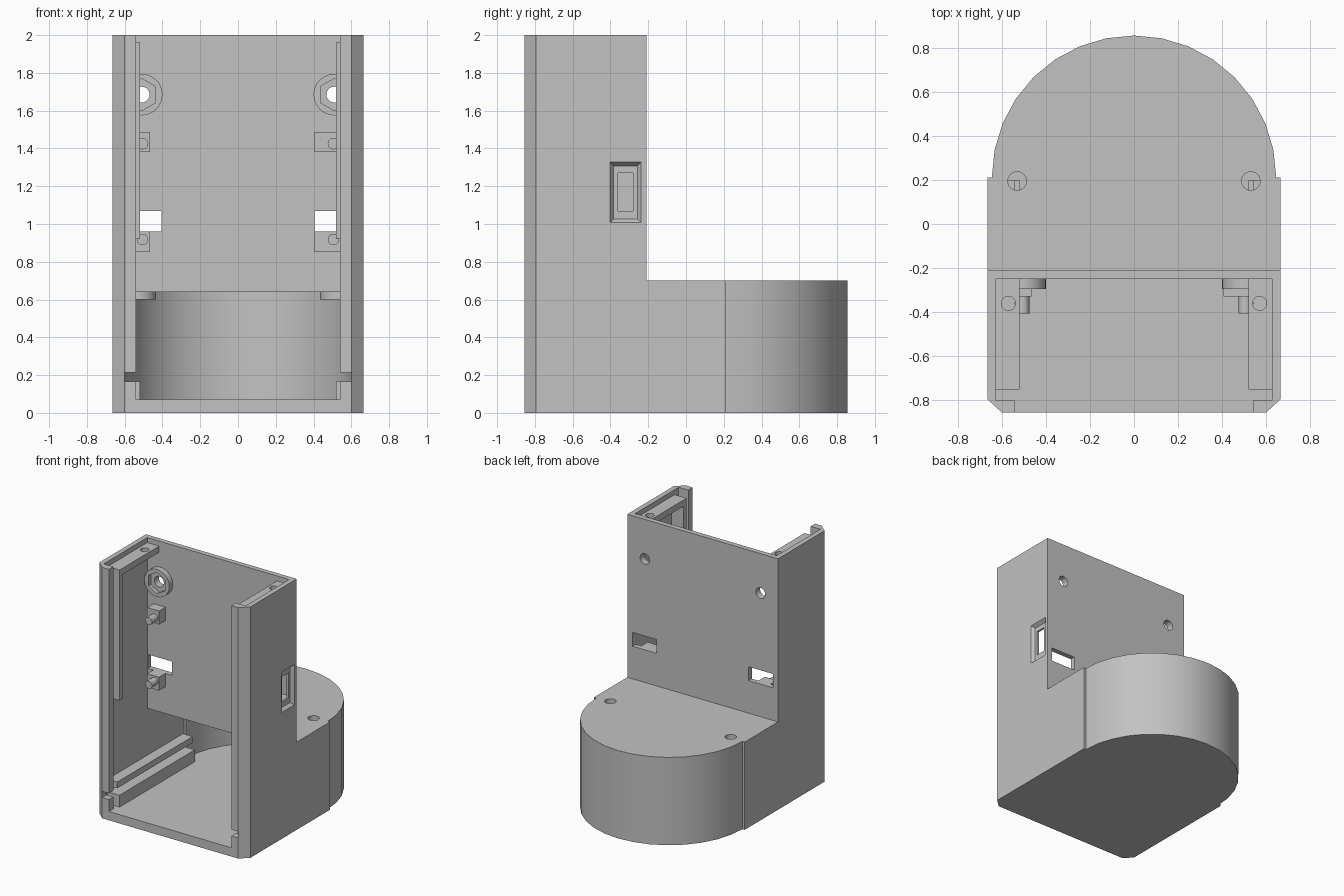
import bpy, bmesh
from math import pi, cos, sin
from mathutils import Matrix

old = bpy.data.objects.get("Cube")
if old:
    bpy.data.objects.remove(old, do_unlink=True)

grey = bpy.data.materials.new("plain_grey")
grey.use_nodes = True
grey.diffuse_color = (0.54, 0.54, 0.54, 1)
grey.node_tree.nodes["Principled BSDF"].inputs["Base Color"].default_value = grey.diffuse_color


def finish(name, bm):
    bmesh.ops.recalc_face_normals(bm, faces=bm.faces[:])
    me = bpy.data.meshes.new(name)
    bm.to_mesh(me)
    bm.free()
    me.materials.append(grey)
    ob = bpy.data.objects.new(name, me)
    bpy.context.collection.objects.link(ob)
    return ob


def prism(name, pts, z0, z1):
    bm = bmesh.new()
    face = bm.faces.new([bm.verts.new((x, y, z0)) for x, y in pts])
    ext = bmesh.ops.extrude_face_region(bm, geom=[face])
    top = [v for v in ext["geom"] if isinstance(v, bmesh.types.BMVert)]
    bmesh.ops.translate(bm, verts=top, vec=(0, 0, z1 - z0))
    return finish(name, bm)


def box(name, xs, ys, zs):
    (x0, x1), (y0, y1) = sorted(xs), ys
    return prism(name, [(x0, y0), (x1, y0), (x1, y1), (x0, y1)], *zs)


def cylinder(name, centre, r, length, axis="Z", sides=24):
    bm = bmesh.new()
    turn = Matrix.Rotation(pi / 2, 4, "X") if axis == "Y" else Matrix()
    bmesh.ops.create_cone(bm, cap_ends=True, segments=sides, radius1=r, radius2=r,
                          depth=length, matrix=Matrix.Translation(centre) @ turn)
    return finish(name, bm)


def cut(ob, *cutters):
    for c in cutters:
        c.hide_render = True
        mod = ob.modifiers.new("cut", "BOOLEAN")
        mod.operation, mod.solver, mod.object = "DIFFERENCE", "EXACT", c
    bpy.context.view_layer.update()
    me = bpy.data.meshes.new_from_object(ob.evaluated_get(bpy.context.evaluated_depsgraph_get()))
    ob.modifiers.clear()
    ob.data = me
    for c in cutters:
        bpy.data.objects.remove(c, do_unlink=True)


def arc(r, steps=16):
    return [(r * cos(pi * i / steps), 0.21 + r * sin(pi * i / steps)) for i in range(steps + 1)]


W, IN, LIP, RAIL = 0.665, 0.625, 0.54, 0.52
FLOOR, BACK = 0.07, -0.25

# Housing: chamfered front, rounded back, hollowed out and open at front and top
housing = prism("housing", [(-W, 0.21), (-W, -0.795), (-0.6, -0.855), (0.6, -0.855),
                            (W, -0.795), (W, 0.21)] + arc(0.645), 0, 2)
cutters = [
    box("step_cut", (-1, 1), (-0.21, 1), (0.7, 3)),
    box("tower_cavity", (-IN, IN), (-0.8, BACK), (FLOOR, 3)),
    box("front_opening", (-LIP, LIP), (-1, -0.7), (FLOOR, 3)),
    prism("base_cavity", [(-IN, 0.21), (-IN, -0.8), (IN, -0.8), (IN, 0.21)] + arc(0.605),
          FLOOR, 0.64),
]
for s in (-1, 1):
    cutters += [
        box("cable_slot", (s * 0.405, s * 0.62), (-0.3, -0.1), (0.96, 1.07)),
        box("lip_notch", (s * 0.5, s * 0.6), (-0.9, -0.78), (0.165, 0.215)),
        cylinder("bolt_hole", (s * 0.51, -0.23, 1.685), 0.042, 0.2, "Y"),
        cylinder("screw_hole", (s * 0.53, 0.195, 0.68), 0.042, 0.2),
    ]

# Side window: bevelled recess with a through opening
bm = bmesh.new()
rings = []
for x, inset in ((0.68, -0.01), (0.64, 0.022)):
    y0, y1, z0, z1 = -0.405 + inset, -0.235 - inset, 1.005 + inset, 1.33 - inset
    rings.append([bm.verts.new((x, y, z)) for y, z in ((y0, z0), (y1, z0), (y1, z1), (y0, z1))])
for ring in rings:
    bm.faces.new(ring)
for i in range(4):
    j = (i + 1) % 4
    bm.faces.new((rings[0][i], rings[0][j], rings[1][j], rings[1][i]))
cutters += [finish("window_recess", bm),
            box("window_opening", (0.6, 0.66), (-0.36, -0.28), (1.07, 1.27))]
cut(housing, *cutters)

for s, side in ((-1, "right"), (1, "left")):
    # Upper rail frame with a screw hole in the top bar
    bar = box(side + "_top_bar", (s * RAIL, s * IN), (-0.75, BACK), (1.91, 1.96))
    cut(bar, cylinder("hole", (s * 0.57, -0.36, 1.93), 0.032, 0.2))
    box(side + "_upright", (s * RAIL, s * IN), (-0.75, -0.71), (0.92, 1.91))

    # Lower rails with a groove between them
    box(side + "_lower_rail", (s * RAIL, s * IN), (-0.75, 0.2), (FLOOR, 0.165))
    box(side + "_groove_rail", (s * LIP, s * IN), (-0.75, 0.2), (0.215, 0.265))

    # Ring with a hexagonal pocket around the bolt hole
    ring = cylinder(side + "_nut_ring", (s * 0.51, -0.272, 1.685), 0.11, 0.045, "Y", 32)
    cut(ring, cylinder("hex", (s * 0.51, -0.29, 1.685), 0.085, 0.05, "Y", 6),
        cylinder("hole", (s * 0.51, -0.25, 1.685), 0.042, 0.2, "Y"))

    # Mounting blocks with pins
    inner = 0.405 if s > 0 else 0.465
    for label, z0, z1, zp in (("upper", 1.38, 1.488, 1.425), ("lower", 0.853, 0.96, 0.918)):
        box(f"{side}_{label}_block", (s * inner, s * 0.57), (-0.33, BACK), (z0, z1))
        cylinder(f"{side}_{label}_pin", (s * 0.505, -0.365, zp), 0.03, 0.08, "Y")

    # Screw boss under the base roof
    boss = cylinder(side + "_screw_boss", (s * 0.53, 0.195, 0.62), 0.095, 0.04)
    cut(boss, cylinder("hole", (s * 0.53, 0.195, 0.62), 0.042, 0.2))

# Smooth shading on curved walls, sharp elsewhere
bpy.ops.object.select_all(action="DESELECT")
for ob in bpy.context.collection.objects:
    if ob.type == "MESH" and ob.data.materials and ob.data.materials[0] == grey:
        ob.select_set(True)
        bpy.context.view_layer.objects.active = ob
bpy.ops.object.shade_smooth_by_angle(angle=pi / 9)
